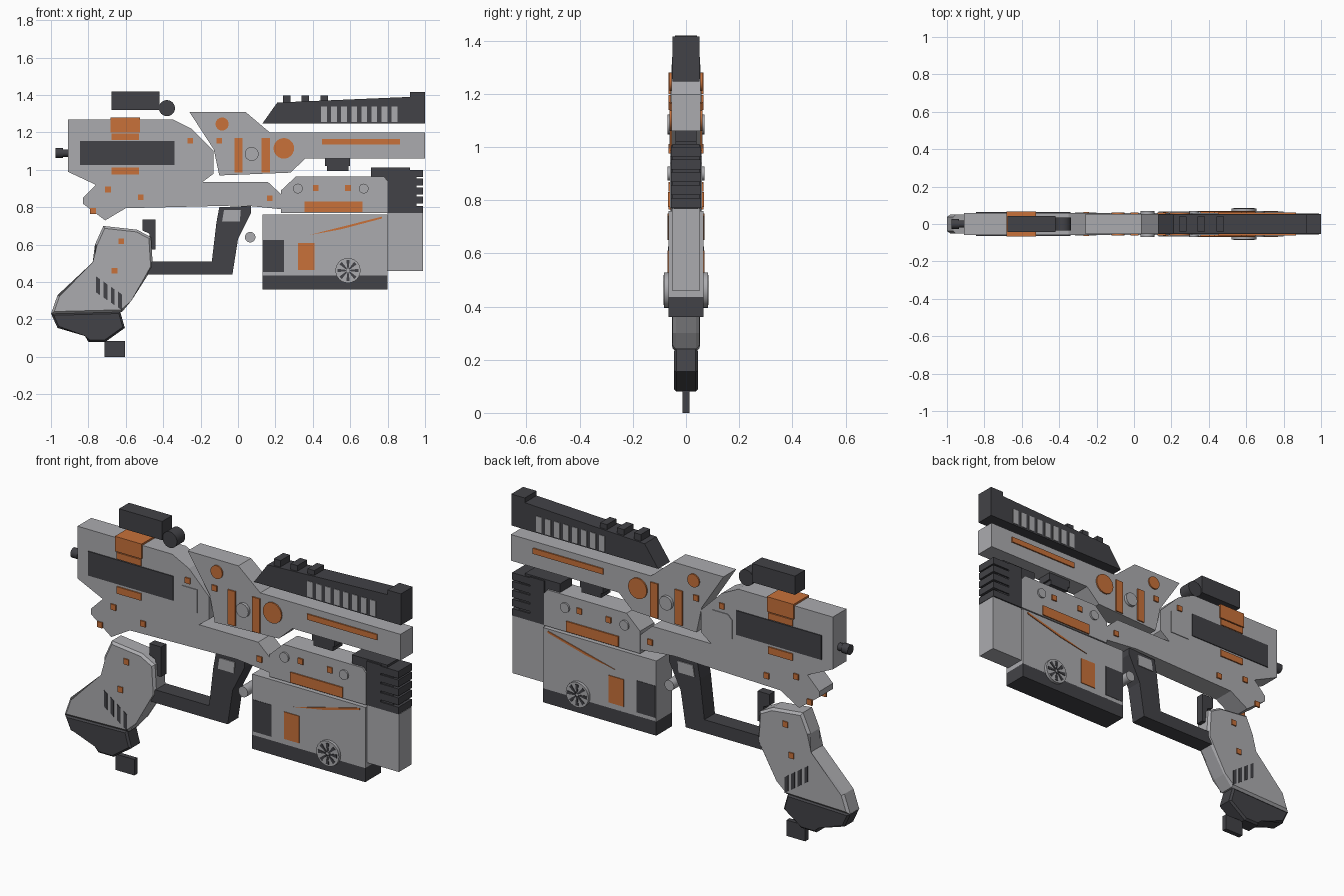
import bpy, bmesh, math

cube = bpy.data.objects.get("Cube")
if cube:
    bpy.data.objects.remove(cube, do_unlink=True)


def material(name, rgb):
    m = bpy.data.materials.new(name)
    m.use_nodes = True
    m.diffuse_color = (*rgb, 1)
    m.node_tree.nodes["Principled BSDF"].inputs["Base Color"].default_value = (*rgb, 1)
    return m


GREY = material("light grey", (.41, .41, .43))
DARK = material("charcoal", (.055, .055, .063))
ORANGE = material("orange", (.58, .165, .042))


def rect(x0, x1, z0, z1):
    return [(x0, z0), (x1, z0), (x1, z1), (x0, z1)]


def disc(x, z, r, n=24):
    turns = [math.tau * i / n for i in range(n)]
    return [(x + r * math.cos(a), z + r * math.sin(a)) for a in turns]


def square(x, z, r=.015):
    return rect(x - r, x + r, z - r, z + r)


def build(name, mat, prisms, chamfer=0):
    """Extrude side profiles along y; each prism is (points, y0, y1)."""
    bm = bmesh.new()
    for pts, y0, y1 in prisms:
        caps = [[bm.verts.new((x, y, z)) for x, z in pts] for y in (y0, y1)]
        faces = [bm.faces.new(c) for c in caps]
        for i in range(len(pts)):
            j = (i + 1) % len(pts)
            bm.faces.new((caps[0][i], caps[0][j], caps[1][j], caps[1][i]))
        if chamfer:
            rim = [e for f in faces for e in f.edges]
            bmesh.ops.bevel(bm, geom=rim, offset=chamfer, segments=1, affect='EDGES')
    bmesh.ops.recalc_face_normals(bm, faces=bm.faces)
    mesh = bpy.data.meshes.new(name)
    bm.to_mesh(mesh)
    bm.free()
    mesh.materials.append(mat)
    ob = bpy.data.objects.new(name, mesh)
    bpy.context.collection.objects.link(ob)
    return ob


def solid(name, mat, half, *profiles, chamfer=0):
    return build(name, mat, [(p, -half, half) for p in profiles], chamfer)


def plates(name, mat, base, *profiles, proud=.007):
    """Thin plates lying on both flanks of a part of half width base."""
    return build(name, mat, [(p, s * (base - .002), s * (base + proud))
                             for p in profiles for s in (-1, 1)])


# Rear body and lower frame
BODY = .058
solid("rear_body", GREY, BODY, [
    (-.91, 1.27), (-.35, 1.27), (-.25, 1.22), (-.13, 1.1), (-.13, .98), (-.19, .935),
    (.16, .935), (.23, .87), (.23, .79), (.03, .81), (-.6, .795), (-.71, .73),
    (-.83, .82), (-.83, .85), (-.76, .92), (-.91, .99)])
plates("rear_side_panel", DARK, BODY, rect(-.845, -.34, 1.025, 1.155), proud=.005)
plates("rear_latch_panel", GREY, BODY,
       [(-.315, .995), (-.2, .995), (-.2, 1.12), (-.29, 1.12), (-.315, 1.095)], proud=.004)
solid("rear_top_band", ORANGE, BODY + .008, rect(-.683, -.525, 1.2, 1.28))
plates("rear_band_lower", ORANGE, BODY, rect(-.675, -.53, 1.16, 1.195),
       rect(-.675, -.53, .975, 1.012))
plates("body_studs", ORANGE, BODY, square(-.255, 1.155), square(-.695, .895),
       square(-.52, .853), square(-.775, .78), square(.17, .848))

# Rear knob
for name, r, x0, x1 in (("knob_stem", .02, -.95, -.9), ("knob_cap", .026, -.975, -.935)):
    bpy.ops.mesh.primitive_cylinder_add(vertices=24, radius=r, depth=x1 - x0,
                                        location=((x0 + x1) / 2, 0, 1.09),
                                        rotation=(0, math.pi / 2, 0))
    bpy.context.object.name = name
    bpy.context.object.data.materials.append(DARK)

# Rear sight
solid("sight_box", DARK, .042, rect(-.675, -.42, 1.32, 1.42))
solid("sight_roller", DARK, .035, disc(-.38, 1.33, .043))

# Upper receiver and barrel
BARREL = .054
solid("upper_barrel", GREY, BARREL, [
    (-.26, 1.31), (.04, 1.31), (.17, 1.2), (1, 1.2), (1, 1.06), (.36, 1.06),
    (.28, .985), (-.1, .97), (-.13, 1.11)])
plates("barrel_discs", ORANGE, BARREL, disc(-.085, 1.245, .035), disc(.245, 1.115, .055),
       proud=.0075)
plates("barrel_bars", ORANGE, BARREL, rect(-.02, .025, .985, 1.17),
       rect(.125, .17, .985, 1.17), rect(.45, .865, 1.135, 1.165), square(-.1, 1.155))
solid("barrel_pin", GREY, .07, disc(.073, 1.085, .037))
solid("under_barrel_lug", DARK, .04, rect(.465, .6, 1.02, 1.062), rect(.475, .59, .995, 1.02))

# Top rail with teeth and light ribs
RAIL = .05
solid("top_rail", DARK, RAIL, [(.13, 1.247), (.21, 1.36), (.92, 1.39), (.92, 1.415),
                               (1, 1.415), (1, 1.247)])
solid("rail_teeth", DARK, .04, *[rect(x, x + .04, 1.34, 1.397) for x in (.24, .34, .44)])
plates("rail_ribs", GREY, RAIL, *[rect(.445 + i * .0535, .477 + i * .0535, 1.255, 1.338)
                                  for i in range(8)], proud=.003)

# Front block
solid("front_block", GREY, .06, [(.23, .77), (.23, .89), (.31, .965), (.78, .965),
                                 (.8, .94), (.8, .77)])
plates("block_trim", ORANGE, .06, rect(.355, .665, .775, .83), square(.415, .903),
       square(.588, .903))
solid("block_pins", GREY, .069, disc(.32, .9, .026), disc(.672, .9, .026))

# Ribbed muzzle
solid("muzzle_core", DARK, .05, rect(.71, .92, .95, 1.012), rect(.79, .955, .77, 1))
solid("muzzle_ribs", DARK, .057, *[rect(.88, .99, z, z + .038)
                                   for z in (.77, .82, .868, .916, .962)])
solid("muzzle_collar", DARK, .057, rect(.8, .885, .77, 1.005))

# Magazine
MAG = .066
solid("magazine", GREY, MAG, rect(.13, .8, .435, .76))
solid("magazine_base", DARK, MAG, rect(.13, .8, .36, .437))
solid("magazine_front", GREY, .053, rect(.8, .99, .46, .768))
plates("magazine_window", DARK, MAG, rect(.135, .245, .455, .625), proud=.002)
plates("magazine_trim", ORANGE, MAG, rect(.32, .41, .465, .61),
       [(.375, .65), (.55, .682), (.77, .74), (.77, .75)], proud=.004)

# Magazine fan
FX, FZ = .588, .462
solid("fan_disc", GREY, .082, disc(FX, FZ, .067))


def spoke(a):
    c, s = math.cos(a), math.sin(a)
    return [(FX + r * c - w * s, FZ + r * s + w * c)
            for r, w in ((.008, -.003), (.056, -.009), (.056, .009), (.008, .003))]


plates("fan_spokes", DARK, .082, *[spoke(i * math.tau / 8) for i in range(8)], proud=.003)

# Grip
GRIP = .05
solid("grip", GREY, GRIP, [
    (-.72, .7), (-.54, .68), (-.465, .64), (-.455, .48), (-.57, .3), (-.62, .24),
    (-1, .23), (-.965, .33), (-.765, .5), (-.765, .6)], chamfer=.012)
solid("grip_base", DARK, .046, [
    (-1, .232), (-.63, .242), (-.605, .155), (-.71, .08), (-.8, .08), (-.81, .12),
    (-.965, .155)], chamfer=.01)
solid("grip_clip", DARK, .013, rect(-.715, -.605, 0, .085))
plates("grip_studs", ORANGE, GRIP, square(-.625, .618), square(-.66, .46), proud=.006)
plates("grip_slits", DARK, GRIP, *[
    [(x, z), (x + .02, z - .015), (x + .02, z - .1), (x, z - .085)]
    for x, z in [(-.758 + i * .039, .43 - i * .027) for i in range(4)]], proud=.003)

# Trigger and guard
solid("trigger", DARK, .022, [(-.51, .735), (-.44, .735), (-.44, .575), (-.465, .575),
                              (-.475, .66), (-.51, .675)])
solid("trigger_guard", DARK, .045, [
    (-.1, .8), (.07, .808), (.07, .77), (0, .63), (-.03, .44), (-.485, .44),
    (-.46, .51), (-.14, .51), (-.115, .72)])
plates("guard_patch", GREY, .045, [(-.085, .725), (.01, .725), (.015, .785), (-.075, .785)],
       proud=.005)
solid("guard_pin", GREY, .05, disc(.065, .64, .028))

# Smooth round sides, keep edges sharp
for ob in bpy.context.collection.objects:
    ob.select_set(ob.type == 'MESH' and any(
        word in ob.name for word in ("disc", "pin", "roller", "knob")))
bpy.context.view_layer.objects.active = bpy.context.collection.objects["fan_disc"]
bpy.ops.object.shade_smooth_by_angle(angle=.3)
